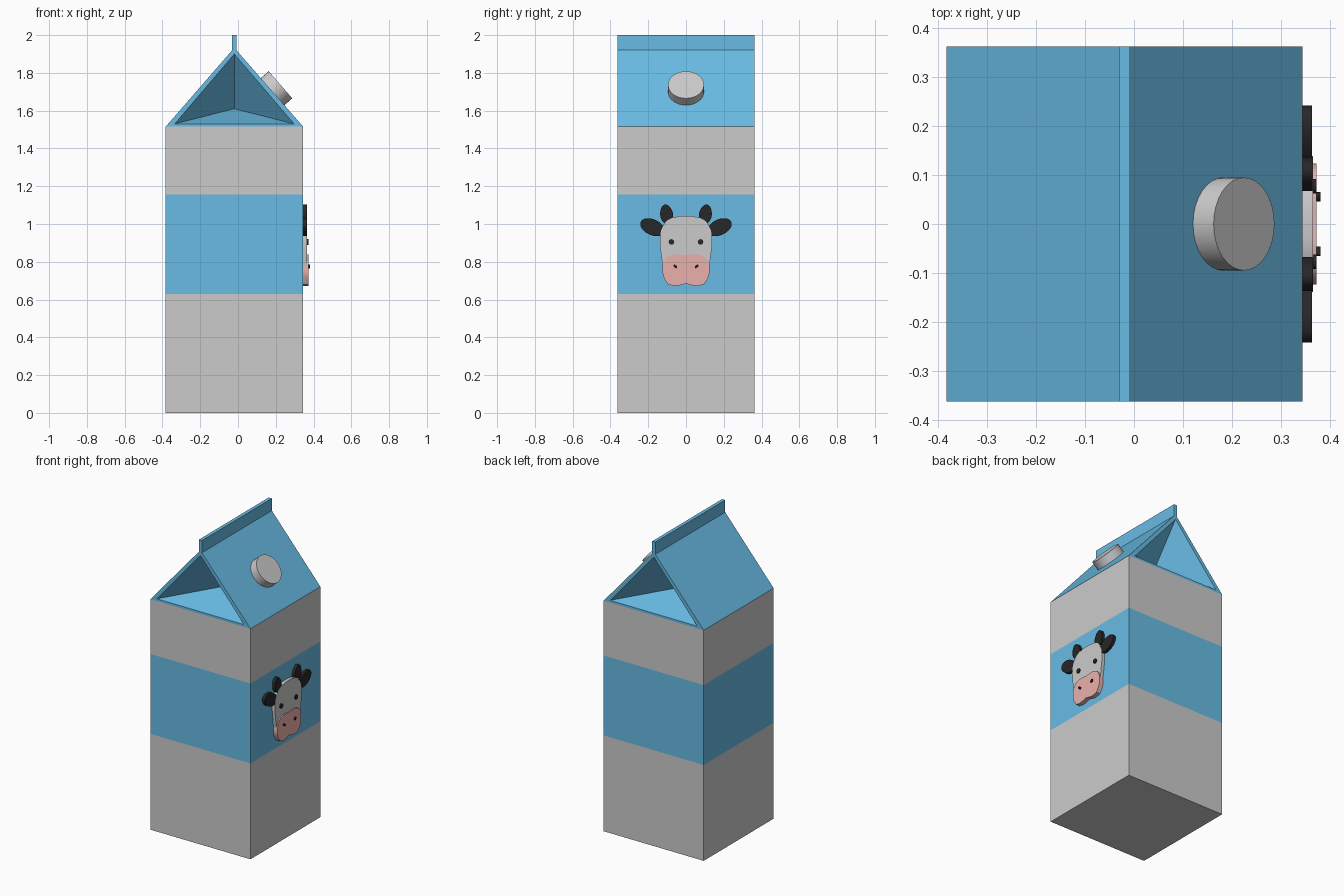
import bpy, bmesh
from math import cos, sin, pi, radians
from mathutils import Vector

if "Cube" in bpy.data.objects:
    bpy.data.objects.remove(bpy.data.objects["Cube"])

X0, X1, H = -0.383, 0.345, 0.363      # carton footprint


def material(name, rgb):
    m = bpy.data.materials.new(name)
    m.diffuse_color = (*rgb, 1)
    m.use_nodes = True
    m.node_tree.nodes["Principled BSDF"].inputs["Base Color"].default_value = m.diffuse_color
    return m


BLUE = material("blue", (0.14, 0.50, 0.78))
PINK = material("pink", (0.83, 0.44, 0.41))
BLACK = material("black", (0.02, 0.02, 0.02))


def build(name, verts, faces, mat=None):
    bm = bmesh.new()
    vs = [bm.verts.new(v) for v in verts]
    for f in faces:
        bm.faces.new([vs[i] for i in f])
    bmesh.ops.recalc_face_normals(bm, faces=bm.faces[:])
    me = bpy.data.meshes.new(name)
    bm.to_mesh(me)
    bm.free()
    ob = bpy.data.objects.new(name, me)
    bpy.context.collection.objects.link(ob)
    if mat:
        me.materials.append(mat)
    return ob


def smooth(ob):
    bpy.ops.object.select_all(action='DESELECT')
    bpy.context.view_layer.objects.active = ob
    ob.select_set(True)
    bpy.ops.object.shade_smooth_by_angle(angle=radians(35))


def band(name, z0, z1, mat=None, floor=False):
    """Open square tube, optionally closed below."""
    corners = [(X0, -H), (X1, -H), (X1, H), (X0, H)]
    verts = [(x, y, z) for z in (z0, z1) for x, y in corners]
    faces = [(i, (i + 1) % 4, (i + 1) % 4 + 4, i + 4) for i in range(4)]
    if floor:
        faces.append((3, 2, 1, 0))
    me = build(name, verts, faces, mat).data
    # an open tube has to face outward
    if me.polygons[0].normal.y > 0:
        me.flip_normals()


def plate(name, outline, depth, mat=None):
    """Flat (y, z) outline standing out from the right side of the carton."""
    n = len(outline)
    verts = [(x, y, z) for x in (X1 - 0.003, depth) for y, z in outline]
    faces = [(i, (i + 1) % n, (i + 1) % n + n, i + n) for i in range(n)]
    faces += [tuple(reversed(range(n))), tuple(range(n, 2 * n))]
    smooth(build(name, verts, faces, mat))


def mirrored(half):
    """Close a half outline that starts and ends on y = 0."""
    return half + [(-y, z) for y, z in half[-2:0:-1]]


def oval(y, z, ry, rz, tilt=0, n=24, taper=0):
    pts = []
    for i in range(n):
        a = 2 * pi * i / n
        u, v = ry * cos(a), rz * sin(a) * (1 - taper * cos(a))
        t = radians(tilt)
        pts.append((y + u * cos(t) - v * sin(t), z + u * sin(t) + v * cos(t)))
    return pts


# Carton walls
band("lower_wall", 0, 0.63, floor=True)
band("middle_band", 0.63, 1.155, BLUE)
band("upper_wall", 1.155, 1.515)

# Gable roof with top fin and folded-in ends
XM = -0.0195
profile = [(X0, 1.515), (X1, 1.515), (-0.008, 1.92), (-0.008, 2.0),
           (-0.031, 2.0), (-0.031, 1.92)]
inner = [(-0.335, 1.53), (0.297, 1.53), (XM, 1.90)]
verts, faces = [], []
for k, s in enumerate((-1, 1)):
    verts += [(x, s * H, z) for x, z in profile + inner]
    verts.append((XM, s * (H - 0.22), 1.61))
    end = [(0, 1, 7, 6), (1, 2, 8, 7), (5, 0, 6, 8), (2, 5, 8), (2, 3, 4, 5),
           (6, 7, 9), (7, 8, 9), (8, 6, 9)]
    faces += [tuple(i + 10 * k for i in f) for f in end]
faces += [(i, (i + 1) % 6, (i + 1) % 6 + 10, i + 10) for i in range(1, 6)]
build("gable_roof", verts, faces, BLUE)

# Screw cap on the right slope
normal = Vector((0.756, 0, 0.655))
bpy.ops.mesh.primitive_cylinder_add(
    vertices=32, radius=0.095, depth=0.062,
    location=Vector((0.225, 0, 1.737)) - normal * 0.031,
    rotation=normal.to_track_quat('Z', 'Y').to_euler())
cap = bpy.context.object
cap.name = "cap"
smooth(cap)

# Cow face
chin = [(0.115, 0.71), (0.095, 0.68), (0.06, 0.672), (0.03, 0.676), (0, 0.685)]
plate("head", mirrored([(0, 1.042), (0.035, 1.041), (0.07, 1.034), (0.098, 1.02),
                        (0.118, 0.998), (0.132, 0.965), (0.139, 0.92),
                        (0.136, 0.87), (0.128, 0.81), (0.121, 0.75)] + chin), 0.366)
plate("muzzle", mirrored([(0, 0.834), (0.03, 0.839), (0.065, 0.839), (0.095, 0.828),
                          (0.115, 0.805), (0.124, 0.775), (0.124, 0.74)] + chin),
      0.373, PINK)
for s, side in ((-1, "left"), (1, "right")):
    def put(part, pts, depth):
        plate(f"{side}_{part}", [(s * y, z) for y, z in pts], depth, BLACK)
    put("ear", oval(0.178, 0.983, 0.068, 0.042, 25), 0.364)
    put("horn", oval(0.103, 1.052, 0.052, 0.034, 80, taper=0.1), 0.365)
    put("eye", oval(0.077, 0.905, 0.015, 0.015, n=16), 0.373)
    put("nostril", oval(0.056, 0.775, 0.012, 0.007, 45, n=16), 0.381)
